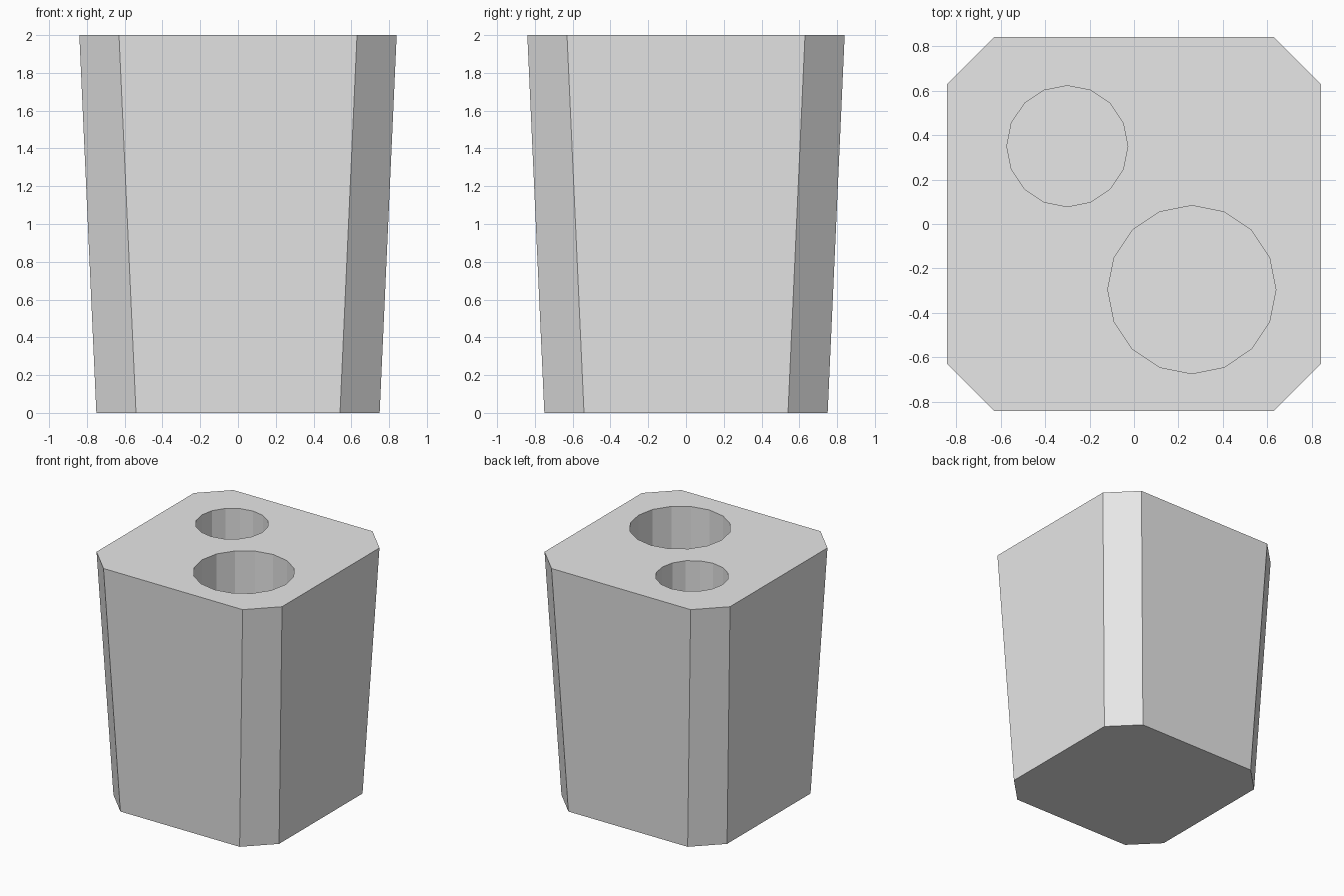
import bpy
import bmesh
from mathutils import Matrix

cube = bpy.data.objects.get("Cube")
if cube:
    bpy.data.objects.remove(cube, do_unlink=True)

HEIGHT = 2.0
FLOOR = 0.2

grey = bpy.data.materials.new("light grey")
grey.use_nodes = True
colour = (0.8, 0.8, 0.8, 1)
grey.diffuse_color = colour
grey.node_tree.nodes["Principled BSDF"].inputs["Base Color"].default_value = colour


def add_object(name, bm):
    bmesh.ops.recalc_face_normals(bm, faces=bm.faces)
    mesh = bpy.data.meshes.new(name)
    bm.to_mesh(mesh)
    bm.free()
    mesh.materials.append(grey)
    obj = bpy.data.objects.new(name, mesh)
    bpy.context.collection.objects.link(obj)
    return obj


def octagon(bm, half, flat, z):
    """Ring of a square with cut corners."""
    quarter = [(half, -flat), (half, flat)]
    points = []
    for _ in range(4):
        points += quarter
        quarter = [(-y, x) for x, y in quarter]
    return [bm.verts.new((x, y, z)) for x, y in points]


# Tapered block with chamfered corners
bm = bmesh.new()
low = octagon(bm, 0.75, 0.54, 0)
high = octagon(bm, 0.84, 0.63, HEIGHT)
bm.faces.new(low)
bm.faces.new(high)
for i in range(8):
    j = (i + 1) % 8
    bm.faces.new((low[i], low[j], high[j], high[i]))
holder = add_object("holder_body", bm)

# Two round wells sunk into the top
wells = [("small_well", -0.3, 0.35, 0.272), ("large_well", 0.26, -0.295, 0.378)]
for name, x, y, radius in wells:
    depth = HEIGHT + 0.2 - FLOOR
    bm = bmesh.new()
    bmesh.ops.create_cone(bm, cap_ends=True, segments=16, radius1=radius,
                          radius2=radius, depth=depth,
                          matrix=Matrix.Translation((x, y, FLOOR + depth / 2)))
    cutter = add_object(name + "_cutter", bm)
    cutter.hide_render = True
    cut = holder.modifiers.new(name, "BOOLEAN")
    cut.operation = "DIFFERENCE"
    cut.solver = "EXACT"
    cut.object = cutter
    bpy.context.view_layer.objects.active = holder
    bpy.ops.object.modifier_apply(modifier=cut.name)
    bpy.data.objects.remove(cutter, do_unlink=True)
